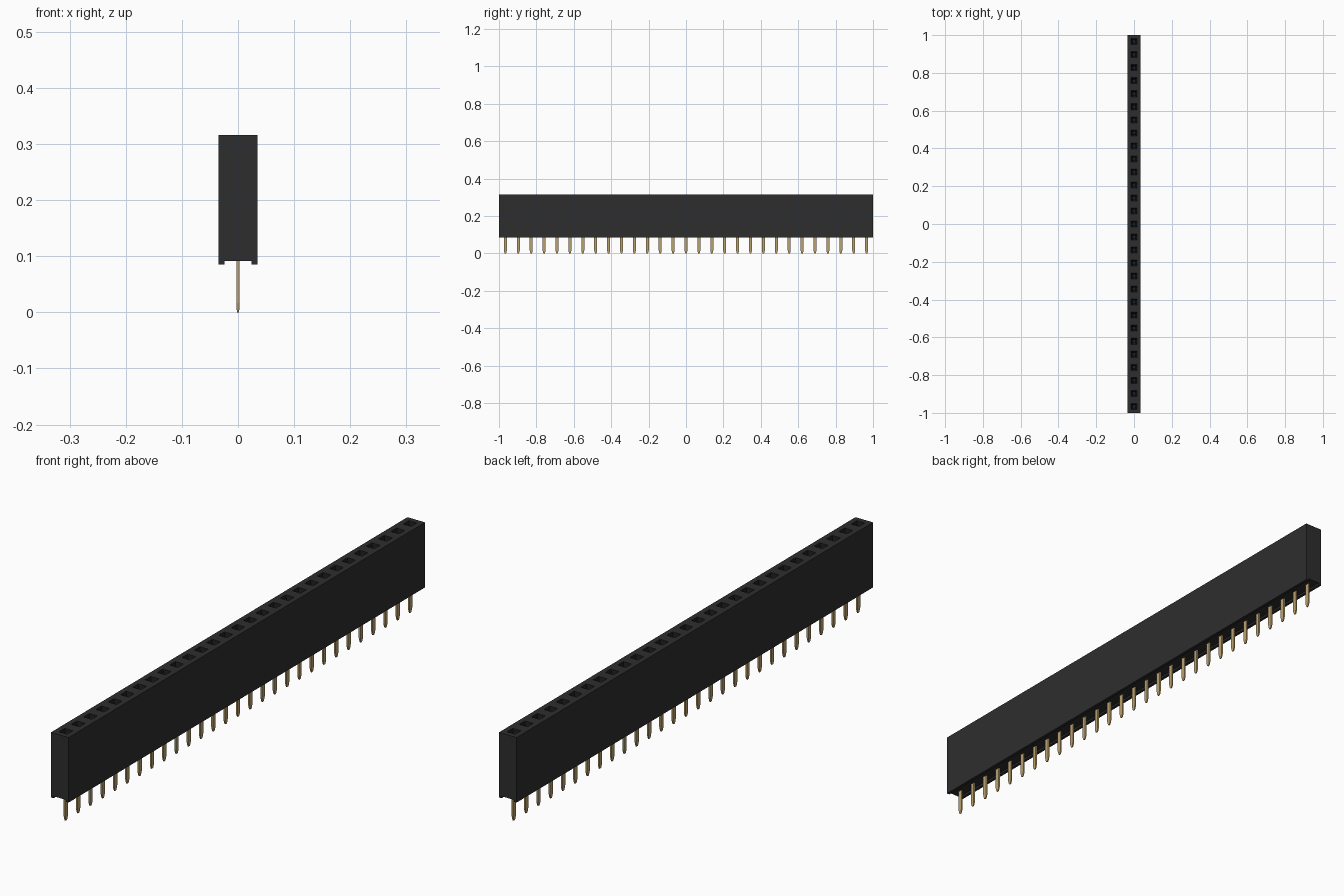
import bpy, bmesh

cube = bpy.data.objects.get("Cube")
if cube:
    bpy.data.objects.remove(cube, do_unlink=True)


def material(name, rgb, metallic=0.0):
    m = bpy.data.materials.new(name)
    m.use_nodes = True
    m.diffuse_color = (*rgb, 1)
    b = m.node_tree.nodes["Principled BSDF"]
    b.inputs["Base Color"].default_value = (*rgb, 1)
    b.inputs["Roughness"].default_value = 0.6
    return m


BLACK = material("black plastic", (0.027, 0.027, 0.027))
DARK = material("dark socket", (0.008, 0.008, 0.008))
GOLD = material("gold contact", (0.50, 0.36, 0.16))

COUNT = 29
PITCH = 2.0 / COUNT
W, TOP, BOTTOM = PITCH / 2, 0.316, 0.085


def finish(name, bm, mats):
    bmesh.ops.recalc_face_normals(bm, faces=bm.faces)
    mesh = bpy.data.meshes.new(name)
    bm.to_mesh(mesh)
    bm.free()
    for m in mats:
        mesh.materials.append(m)
    ob = bpy.data.objects.new(name, mesh)
    bpy.context.collection.objects.link(ob)
    return ob


# Housing: channelled profile swept along y, one section per contact
profile = [(-W, TOP), (-W, BOTTOM), (-0.024, BOTTOM), (-0.024, 0.092),
           (0.024, 0.092), (0.024, BOTTOM), (W, BOTTOM), (W, TOP)]
bm = bmesh.new()
rings = [[bm.verts.new((x, -1 + i * PITCH, z)) for x, z in profile]
         for i in range(COUNT + 1)]
n = len(profile)
tops = []
for a, b in zip(rings, rings[1:]):
    for j in range(n):
        k = (j + 1) % n
        f = bm.faces.new((a[j], a[k], b[k], b[j]))
        if j == n - 1:
            tops.append(f)
bm.faces.new(rings[0])
bm.faces.new(rings[-1][::-1])
bmesh.ops.recalc_face_normals(bm, faces=bm.faces)

# Sockets: square mouth, funnel, then a narrow shaft
bmesh.ops.inset_individual(bm, faces=tops, thickness=0.0185, use_even_offset=True)
for thickness, depth in ((0.008, -0.016), (0.0005, -0.07)):
    r = bmesh.ops.inset_individual(bm, faces=tops, thickness=thickness,
                                   depth=depth, use_even_offset=True)
    for f in r["faces"]:
        f.material_index = 1
for f in tops:
    f.material_index = 1
finish("housing", bm, [BLACK, DARK])


# Contacts: stacked rectangular sections (z, half x, half y)
def loft(name, sections):
    bm = bmesh.new()
    rows = [[bm.verts.new((sx * hx, sy * hy, z))
             for sx, sy in ((-1, -1), (1, -1), (1, 1), (-1, 1))]
            for z, hx, hy in sections]
    for a, b in zip(rows, rows[1:]):
        for j in range(4):
            k = (j + 1) % 4
            bm.faces.new((a[j], a[k], b[k], b[j]))
    bm.faces.new(rows[0])
    bm.faces.new(rows[-1])
    return finish(name, bm, [GOLD])


def repeat(ob):
    ob.location.y = -1 + PITCH / 2
    arr = ob.modifiers.new("row", 'ARRAY')
    arr.count = COUNT
    arr.use_relative_offset = False
    arr.use_constant_offset = True
    arr.constant_offset_displace = (0, PITCH, 0)


repeat(loft("contact_pins", [(0, 0.0018, 0.0035), (0.005, 0.0023, 0.0055),
                             (0.017, 0.003, 0.008), (0.12, 0.003, 0.008)]))
# Small contact tips at the bottom of each socket
repeat(loft("socket_contacts", [(0.2, 0.003, 0.003), (0.245, 0.003, 0.003)]))
